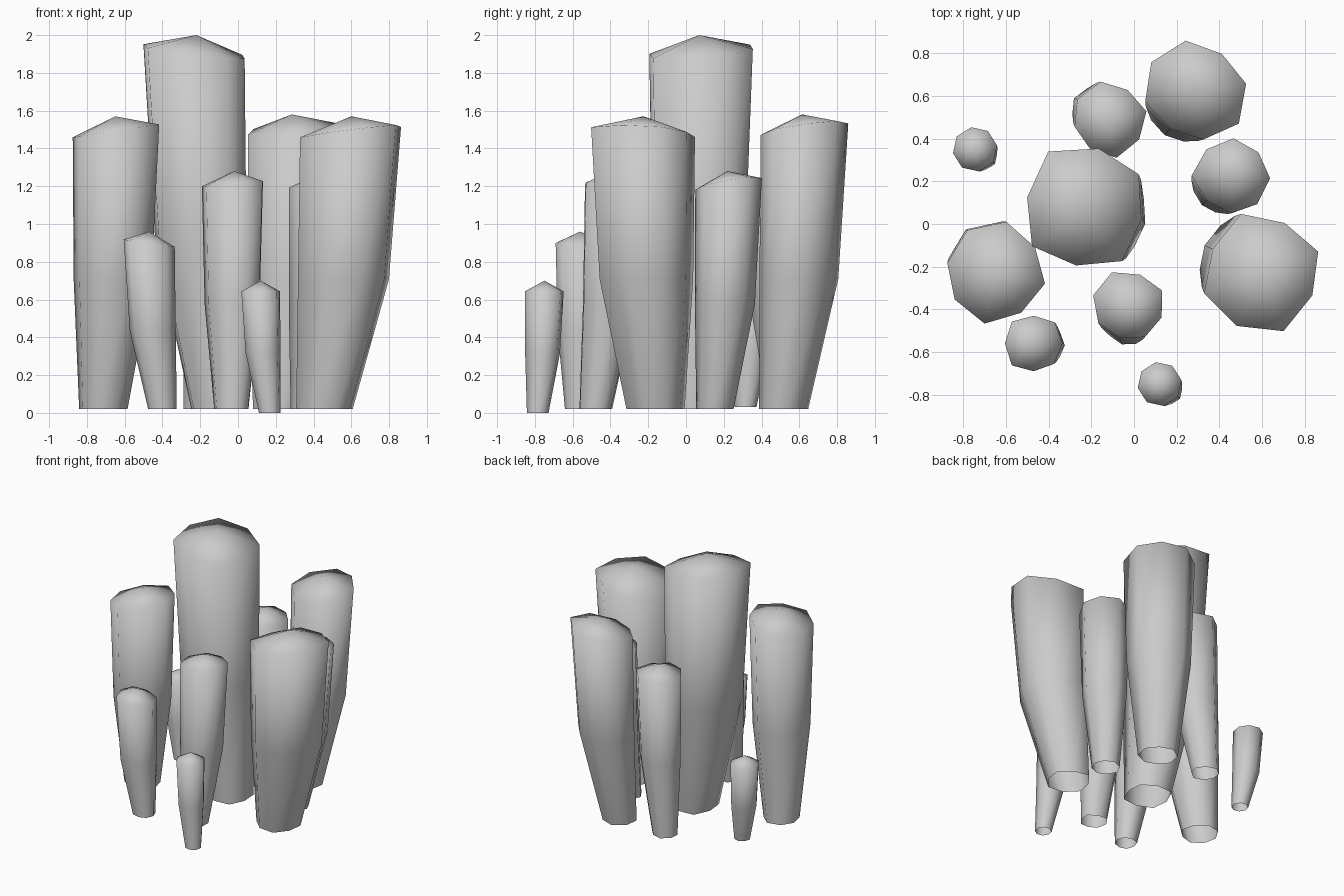
import bpy
from math import sin, cos, radians

if "Cube" in bpy.data.objects:
    bpy.data.objects.remove(bpy.data.objects["Cube"])


def column(name, top, foot, height, turn, radii, tilt=(0, 0), base=0.02):
    """Leaning octagonal column: open foot, bent waist, tilted rim, pointed cap."""
    n = 8
    if not isinstance(radii, (list, tuple)):
        radii = [radii] * n
    mean = sum(radii) / n
    drop = 0.04 + 0.16 * mean
    # (z, blend from top centre to foot centre, radius factor)
    rings = [(base, 1.0, 0.56), (0.45 * height, 0.27, 0.9), (height - drop, 0.0, 1.0)]
    verts, faces = [], []
    for k, (z, t, s) in enumerate(rings):
        cx = top[0] + (foot[0] - top[0]) * t
        cy = top[1] + (foot[1] - top[1]) * t
        for i in range(n):
            a = radians(turn + 360 * i / n)
            dz = tilt[0] * cos(a) + tilt[1] * sin(a) if k == 2 else 0
            verts.append((cx + radii[i] * s * cos(a), cy + radii[i] * s * sin(a), z + dz))
    verts.append((top[0], top[1], height))
    for i in range(n):
        j = (i + 1) % n
        for r in (0, n):
            faces.append((r + i, r + j, r + n + j, r + n + i))
        faces.append((2 * n + i, 2 * n + j, 3 * n))
    mesh = bpy.data.meshes.new(name)
    mesh.from_pydata(verts, [], faces)
    mesh.shade_smooth()
    obj = bpy.data.objects.new(name, mesh)
    bpy.context.collection.objects.link(obj)


# Tallest column in the middle
column("main_column", (-.22, .07), (-.09, .03), 2.0, 34,
       (.292, .289, .325, .286, .311, .269, .294, .26), (-.035, .02))
# Three large columns
column("large_column_right", (.6, -.225), (.46, -.16), 1.57, 20,
       (.28, .253, .29, .255, .289, .279, .295, .26), (.035, -.015))
column("large_column_back", (.285, .615), (.21, .51), 1.58, 10,
       (.244, .222, .248, .249, .236, .205, .223, .252), (.025, .035))
column("large_column_left", (-.65, -.23), (-.715, -.14), 1.57, 33,
       (.222, .246, .24, .23, .227, .242, .222, .238), (.035, 0))
# Three medium columns
column("medium_column_back", (-.12, .49), (-.2, .535), 1.28, 12,
       (.182, .165, .181, .174, .162, .161, .184, .172))
column("medium_column_right", (.46, .22), (.385, .15), 1.28, -2,
       (.178, .169, .182, .177, .19, .162, .171, .173), (.02, .03))
column("medium_column_front", (-.02, -.39), (-.03, -.483), 1.28, 27,
       (.171, .16, .184, .18, .165, .152, .157, .157), (.015, 0))
# Three small columns
column("small_column_front", (-.47, -.56), (-.4, -.568), .96, 0,
       (.135, .14, .13, .145, .135, .145, .13, .135), (-.02, 0))
column("tiny_column_back", (-.745, .35), (-.7, .315), .69, 10, .105, base=.03)
column("tiny_column_front", (.12, -.75), (.168, -.785), .70, 10, .104, base=0)
